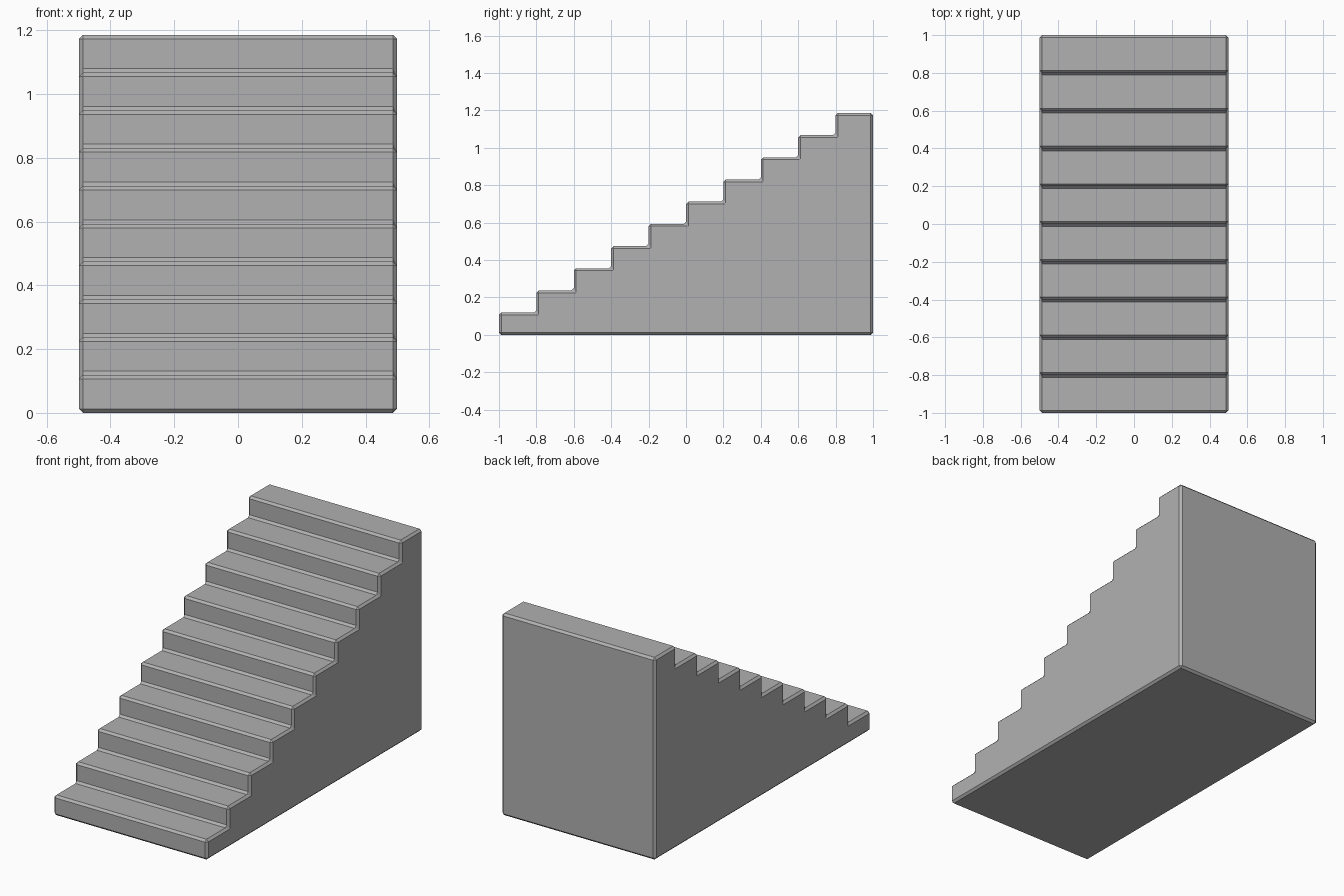
import bpy, bmesh

if "Cube" in bpy.data.objects:
    bpy.data.objects.remove(bpy.data.objects["Cube"])

STEPS = 10
HALF_WIDTH, DEPTH, HEIGHT = 0.499, 2.0, 1.186
BEVEL = 0.0125
run, rise = DEPTH / STEPS, HEIGHT / STEPS

# side profile: riser then tread for each step, closed along the back and base
profile = [(-1.0, 0.0)]
for i in range(STEPS):
    y = -1.0 + i * run
    if i:
        profile.append((y, i * rise))
    profile.append((y, (i + 1) * rise))
profile += [(1.0, HEIGHT), (1.0, 0.0)]

# extrude the profile across the width
bm = bmesh.new()
side = bm.faces.new([bm.verts.new((-HALF_WIDTH, y, z)) for y, z in profile])
extruded = bmesh.ops.extrude_face_region(bm, geom=[side], use_keep_orig=True)
moved = [v for v in extruded["geom"] if isinstance(v, bmesh.types.BMVert)]
bmesh.ops.translate(bm, verts=moved, vec=(2 * HALF_WIDTH, 0, 0))
bmesh.ops.recalc_face_normals(bm, faces=bm.faces)
mesh = bpy.data.meshes.new("staircase")
bm.to_mesh(mesh)
bm.free()

staircase = bpy.data.objects.new("staircase", mesh)
bpy.context.collection.objects.link(staircase)

# mid grey stone
stone = bpy.data.materials.new("stone")
stone.diffuse_color = (0.44, 0.44, 0.44, 1)
stone.use_nodes = True
stone.node_tree.nodes["Principled BSDF"].inputs["Base Color"].default_value = stone.diffuse_color
mesh.materials.append(stone)

# single flat chamfer on every edge, inner corners included
chamfer = staircase.modifiers.new("chamfer", 'BEVEL')
chamfer.width = BEVEL
chamfer.segments = 1
chamfer.limit_method = 'ANGLE'
